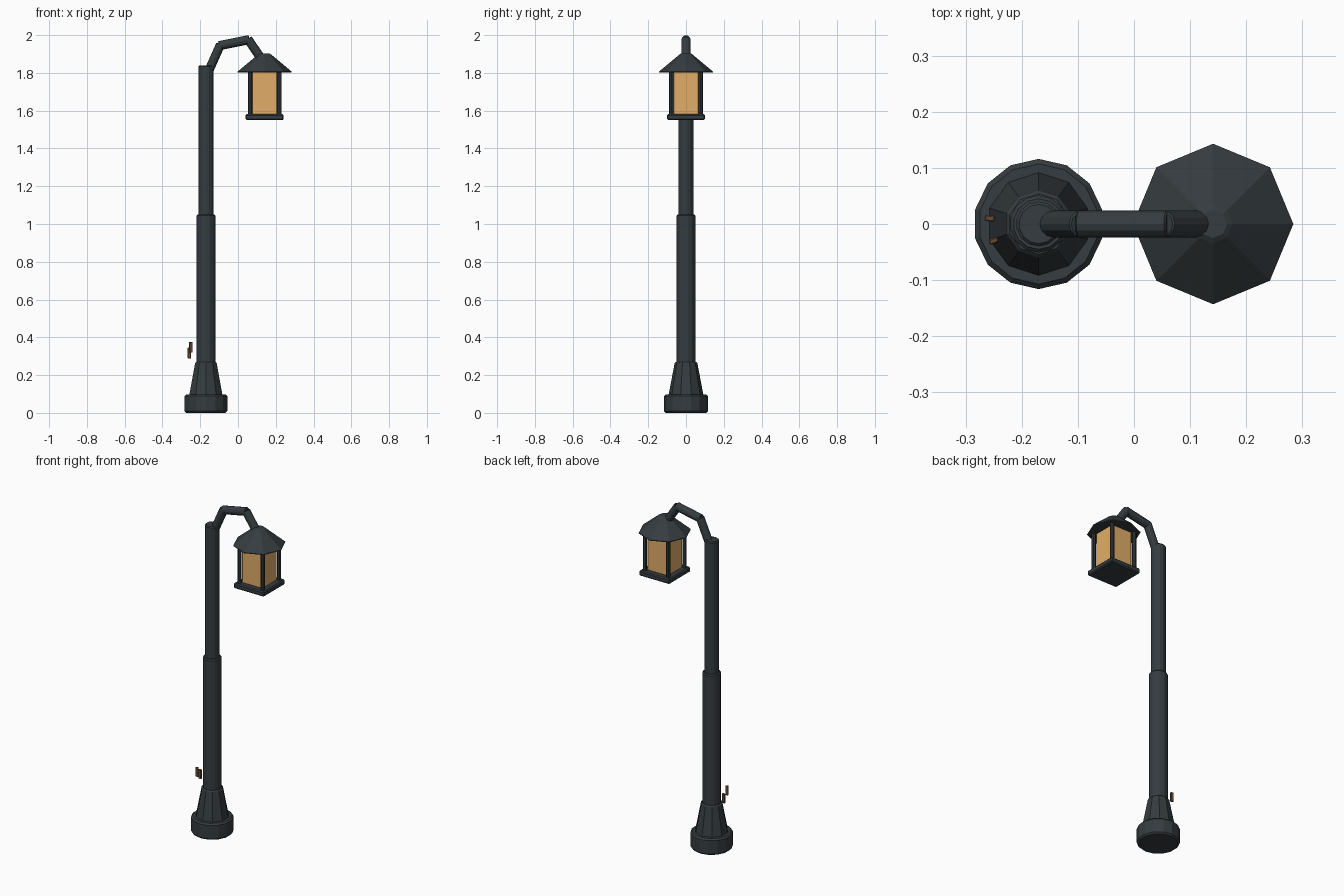
import bpy, bmesh, math
from mathutils import Vector, Matrix

if "Cube" in bpy.data.objects:
    bpy.data.objects.remove(bpy.data.objects["Cube"])

POLE_X, LAMP_X = -0.17, 0.141


def material(name, color):
    m = bpy.data.materials.new(name)
    m.diffuse_color = (*color, 1)
    m.use_nodes = True
    m.node_tree.nodes["Principled BSDF"].inputs["Base Color"].default_value = m.diffuse_color
    return m


IRON = material("dark_iron", (0.035, 0.045, 0.05))
GLASS = material("amber_glass", (0.75, 0.42, 0.14))
BROWN = material("brown_metal", (0.13, 0.07, 0.035))


def finish(name, bm, mat, matrix=Matrix()):
    bmesh.ops.recalc_face_normals(bm, faces=bm.faces[:])
    me = bpy.data.meshes.new(name)
    bm.to_mesh(me)
    bm.free()
    me.materials.append(mat)
    ob = bpy.data.objects.new(name, me)
    ob.matrix_world = matrix
    bpy.context.collection.objects.link(ob)
    return ob


def lathe(name, profile, sides, matrix, mat=IRON):
    """Closed turned solid from (radius, height) pairs, first vertex at 90 degrees."""
    bm = bmesh.new()
    rings = []
    for r, z in profile:
        angles = [math.pi / 2 + 2 * math.pi * i / sides for i in range(sides)]
        rings.append([bm.verts.new((r * math.cos(a), r * math.sin(a), z)) for a in angles])
    for lo, hi in zip(rings, rings[1:]):
        for i in range(sides):
            j = (i + 1) % sides
            bm.faces.new((lo[i], lo[j], hi[j], hi[i]))
    bm.faces.new(rings[0])
    bm.faces.new(rings[-1])
    return finish(name, bm, mat, matrix)


def drum(r0, r1, z0, z1, c):
    """Profile of a cylinder or cone with chamfered rims."""
    return [(r0 - c, z0), (r0, z0 + c), (r1, z1 - c), (r1 - c, z1)]


def box(name, size, center, mat, bevel=0.0, angle=0.0):
    bm = bmesh.new()
    bmesh.ops.create_cube(bm, size=1, matrix=Matrix.Diagonal((*size, 1)))
    if bevel:
        bmesh.ops.bevel(bm, geom=bm.edges[:], offset=bevel, segments=1, affect='EDGES')
    return finish(name, bm, mat, Matrix.Translation(center) @ Matrix.Rotation(angle, 4, 'Z'))


# Base and pole
at_pole = Matrix.Translation((POLE_X, 0, 0))
lathe("base_drum", drum(0.116, 0.116, 0, 0.098, 0.009), 14, at_pole)
lathe("base_cone", drum(0.092, 0.06, 0.09, 0.27, 0.006), 10, at_pole)
lathe("lower_pole", drum(0.051, 0.051, 0.25, 1.05, 0.006), 14, at_pole)
lathe("upper_pole", drum(0.04, 0.04, 1.03, 1.84, 0.005), 14, at_pole)

# Bent arm made of three straight tubes
path = [(-0.155, 1.81), (-0.095, 1.945), (0.055, 1.975), (0.13, 1.865)]
for i, (a, b) in enumerate(zip(path, path[1:])):
    p, q = Vector((a[0], 0, a[1])), Vector((b[0], 0, b[1]))
    d = q - p
    extra = 0.006
    m = Matrix.Translation(p) @ d.to_track_quat('Z', 'Y').to_matrix().to_4x4()
    lathe(f"arm_tube_{i + 1}", drum(0.024, 0.024, -extra, d.length + extra, 0.003), 12, m)

# Lantern roof, floor, glass and corner posts
at_lamp = Matrix.Translation((LAMP_X, 0, 0))
lathe("lantern_roof", [(0.143, 1.803), (0.143, 1.807), (0.035, 1.897), (0.025, 1.903)], 8, at_lamp)
box("lantern_floor", (0.202, 0.202, 0.031), (LAMP_X, 0, 1.566), IRON, 0.006)
box("lantern_glass", (0.138, 0.138, 0.235), (LAMP_X, 0, 1.695), GLASS, 0.006)
for sx in (-1, 1):
    for sy in (-1, 1):
        m = Matrix.Translation((LAMP_X + sx * 0.077, sy * 0.077, 0))
        lathe("lantern_post", drum(0.012, 0.012, 1.57, 1.815, 0.002), 8, m)

# Two small brown hinges beside the pole
box("hinge_lower", (0.018, 0.011, 0.056), (-0.257, 0.01, 0.317), BROWN, 0.002, math.radians(-7))
box("hinge_upper", (0.017, 0.01, 0.056), (-0.25, -0.03, 0.347), BROWN, 0.002, math.radians(20))
